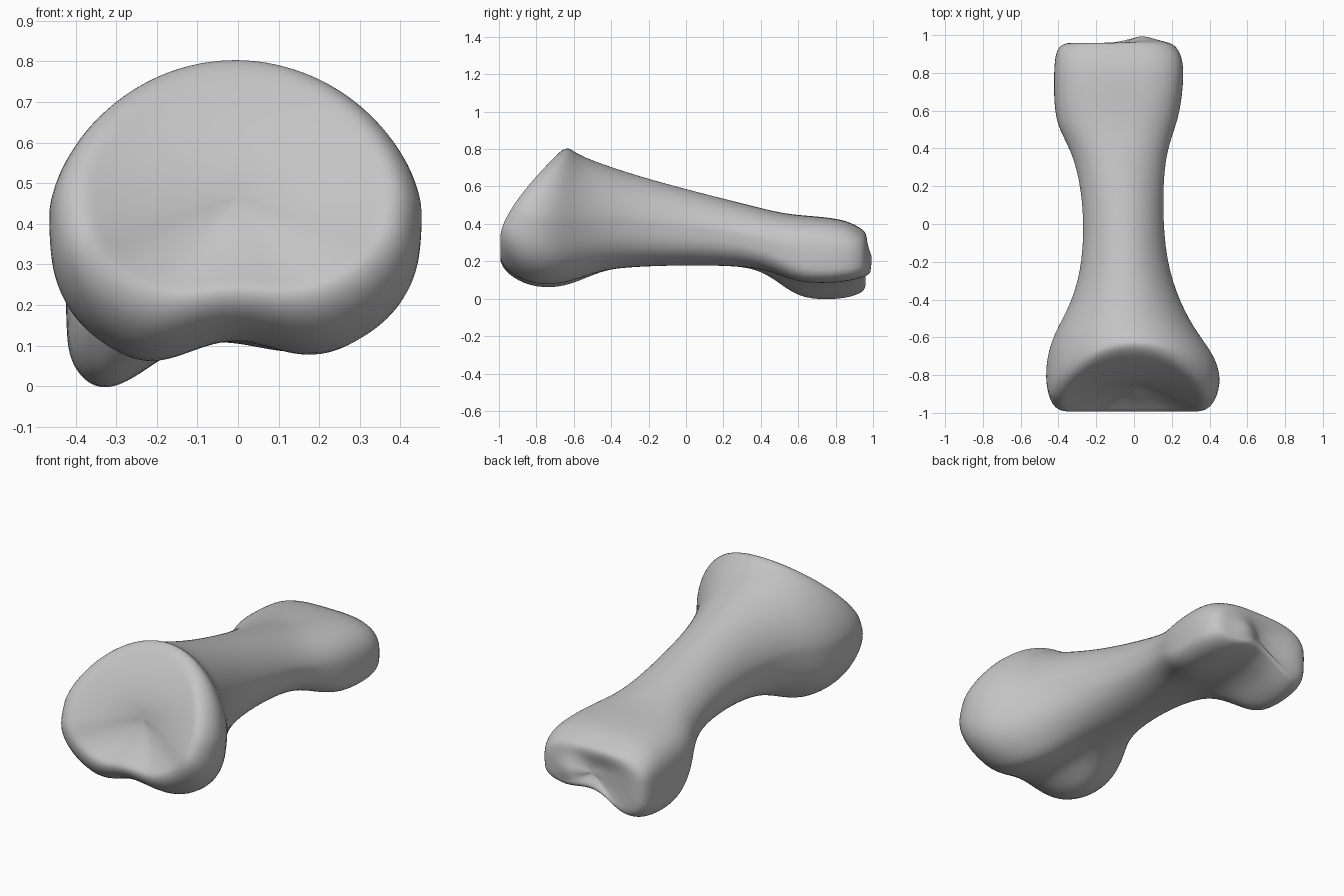
import bpy, bmesh, math

cube = bpy.data.objects.get("Cube")
if cube:
    bpy.data.objects.remove(cube, do_unlink=True)

SIDES = 44

# Cross-sections along the shaft, from the wide joint to the twin knuckles:
# y, slant, x_min, x_max, top, left lobe floor, middle floor, right lobe floor,
# squareness, lobe spread
SECTIONS = [
    (-1.0, 1, -.385, .37, .785, .2, .24, .21, 1, .55),
    (-.98, .97, -.44, .42, .805, .12, .18, .14, 1, .55),
    (-.87, .72, -.47, .465, .805, .035, .12, .055, 1, .55),
    (-.72, .36, -.465, .44, .79, .01, .11, .03, 1, .55),
    (-.58, .1, -.425, .335, .76, .05, .13, .07, 1, .55),
    (-.42, 0, -.33, .245, .71, .145, .16, .145, 1, .55),
    (-.2, 0, -.27, .17, .64, .175, .175, .175, 1, .6),
    (.1, 0, -.265, .15, .56, .18, .18, .18, 1, .6),
    (.36, 0, -.315, .165, .495, .155, .17, .16, 1, .7),
    (.5, 0, -.4, .215, .46, .05, .14, .11, .8, .8),
    (.62, 0, -.425, .25, .445, -.045, .12, .06, .65, .85),
    (.84, 0, -.425, .27, .43, -.04, .11, .07, .65, .85),
    (.93, 0, -.41, .235, .38, 0, .13, .1, .65, .8),
]


def power(value, exponent):
    return math.copysign(abs(value) ** exponent, value)


def slant_at(z):
    """How far the slanted joint face leans back at a given height."""
    return .34 * max(0, (z - .35) / .45) ** 1.4


def section_points(y, slant, x_min, x_max, top, left, middle, right,
                   square, spread):
    """Rounded section with two lobes and a groove underneath."""
    centre, half = (x_min + x_max) / 2, (x_max - x_min) / 2
    mid = .48 * top + (left + right) / 4 + .015
    points = []
    for i in range(SIDES):
        angle = math.tau * i / SIDES
        u = power(math.cos(angle), square)
        v = power(math.sin(angle), square)
        if v >= 0:
            z = mid + (top - mid) * v ** 1.2
        else:
            t = min(1, abs(u) / spread)
            t = t * t * (3 - 2 * t)
            floor = middle + ((right if u > 0 else left) - middle) * t
            z = mid - (mid - floor) * abs(v) ** .7
        points.append((centre + half * u, y + slant * slant_at(z), z))
    return points


def shrink(points, centre, scale, depth):
    """Scaled copy of a ring around a centre; depth maps old y to new y."""
    cx, cz = centre
    return [(cx + (x - cx) * scale, depth(y), cz + (z - cz) * scale)
            for x, y, z in points]


def knuckle_spur(point):
    """Small blunt spur on the far end."""
    x, y, z = point
    if y < .9:
        return point
    distance = (x - .03) ** 2 + (z - .21) ** 2
    return (x, y + .06 * math.exp(-distance / .006), z)


rings = [section_points(*section) for section in SECTIONS]

# Shallow hollow joint face at the front
DISH_Y, dish_centre = -.85, (0, .47)
rim = rings[0]
for s in (.9, .7, .45, .2):
    rings.insert(0, shrink(rim, dish_centre, s,
                           lambda y, s=s: DISH_Y + (y - DISH_Y) * s ** 1.7))

# Knuckle end with a shallow hollow
end, end_centre = rings[-1], (-.08, .22)
for s, y_new in ((.87, .96), (.65, .96), (.4, .945), (.2, .937)):
    rings.append(shrink(end, end_centre, s, lambda y, d=y_new: d))

# Skin the rings and close both ends
bm = bmesh.new()
loops = [[bm.verts.new(knuckle_spur(p)) for p in ring] for ring in rings]
for a, b in zip(loops, loops[1:]):
    for i in range(SIDES):
        j = (i + 1) % SIDES
        bm.faces.new((a[i], a[j], b[j], b[i]))
for loop, (cx, cz), y in ((loops[0], dish_centre, DISH_Y),
                          (loops[-1], end_centre, .935)):
    tip = bm.verts.new(knuckle_spur((cx, y, cz)))
    for i in range(SIDES):
        bm.faces.new((loop[i], loop[(i + 1) % SIDES], tip))
bmesh.ops.recalc_face_normals(bm, faces=bm.faces)
mesh = bpy.data.meshes.new("finger_bone")
bm.to_mesh(mesh)
bm.free()
bone = bpy.data.objects.new("finger_bone", mesh)
bpy.context.collection.objects.link(bone)

# Smooth surface
bone.modifiers.new("Smooth surface", "SUBSURF").levels = 2
bone.modifiers["Smooth surface"].render_levels = 2
for face in mesh.polygons:
    face.use_smooth = True

# Plain grey bone
grey = bpy.data.materials.new("bone_grey")
grey.use_nodes = True
colour = (.55, .55, .55, 1)
grey.diffuse_color = colour
grey.node_tree.nodes["Principled BSDF"].inputs["Base Color"].default_value = colour
mesh.materials.append(grey)
